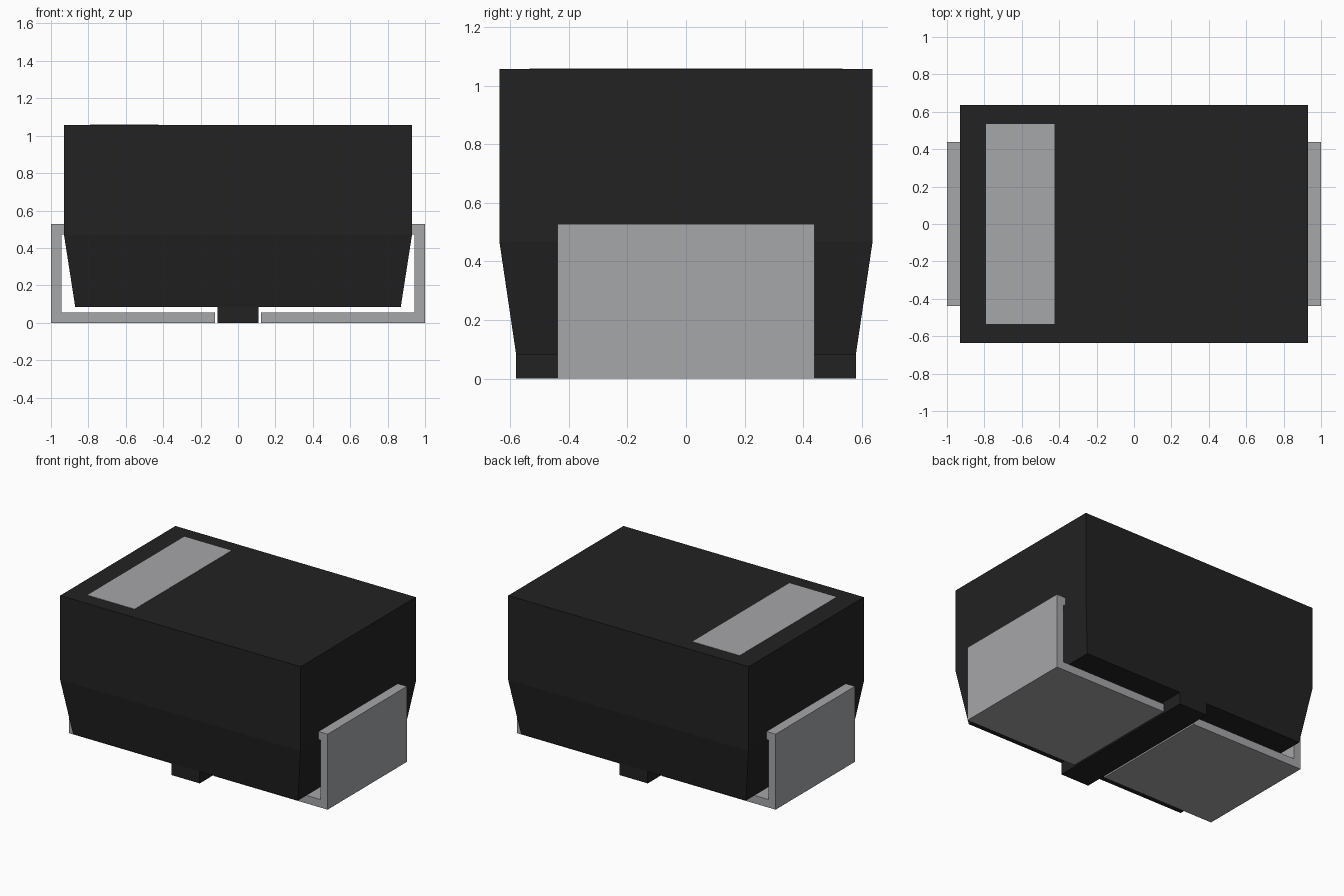
import bpy
import bmesh

if "Cube" in bpy.data.objects:
    bpy.data.objects.remove(bpy.data.objects["Cube"])


def material(name, rgb):
    m = bpy.data.materials.new(name)
    m.diffuse_color = (*rgb, 1)
    m.use_nodes = True
    m.node_tree.nodes["Principled BSDF"].inputs["Base Color"].default_value = m.diffuse_color
    return m


BLACK = material("black_plastic", (0.016, 0.016, 0.016))
METAL = material("grey_metal", (0.38, 0.385, 0.40))


def finish(name, bm, mat):
    bmesh.ops.recalc_face_normals(bm, faces=bm.faces)
    mesh = bpy.data.meshes.new(name)
    bm.to_mesh(mesh)
    bm.free()
    mesh.materials.append(mat)
    obj = bpy.data.objects.new(name, mesh)
    bpy.context.collection.objects.link(obj)
    return obj


def box(name, x0, x1, half_y, z0, z1, mat):
    bm = bmesh.new()
    bmesh.ops.create_cube(bm, size=1)
    for v in bm.verts:
        v.co = (x1 if v.co.x > 0 else x0,
                half_y if v.co.y > 0 else -half_y,
                z1 if v.co.z > 0 else z0)
    return finish(name, bm, mat)


# Package body: straight upper half, tapered lower half
bm = bmesh.new()
rings = []
for hx, hy, z in ((0.87, 0.58, 0.083), (0.93, 0.637, 0.468), (0.93, 0.637, 1.057)):
    rings.append([bm.verts.new((sx * hx, sy * hy, z))
                  for sx, sy in ((-1, -1), (1, -1), (1, 1), (-1, 1))])
for lower, upper in zip(rings, rings[1:]):
    for i in range(4):
        j = (i + 1) % 4
        bm.faces.new((lower[i], lower[j], upper[j], upper[i]))
bm.faces.new(rings[0][::-1])
bm.faces.new(rings[-1])
finish("package_body", bm, BLACK)

# Centre rib under the body, between the terminals
box("bottom_rib", -0.11, 0.11, 0.58, 0, 0.09, BLACK)

# Polarity band on the top face
box("polarity_band", -0.79, -0.425, 0.535, 1.05, 1.059, METAL)

# Bent sheet terminals: foot, upright and short tab into the body
PROFILE = ((0.122, 0), (1, 0), (1, 0.528), (0.91, 0.528),
           (0.91, 0.472), (0.945, 0.472), (0.945, 0.056), (0.122, 0.056))
for side, name in ((1, "right_terminal"), (-1, "left_terminal")):
    bm = bmesh.new()
    face = bm.faces.new([bm.verts.new((side * x, -0.438, z)) for x, z in PROFILE])
    ext = bmesh.ops.extrude_face_region(bm, geom=[face], use_keep_orig=True)
    moved = [g for g in ext["geom"] if isinstance(g, bmesh.types.BMVert)]
    bmesh.ops.translate(bm, verts=moved, vec=(0, 0.876, 0))
    finish(name, bm, METAL)
